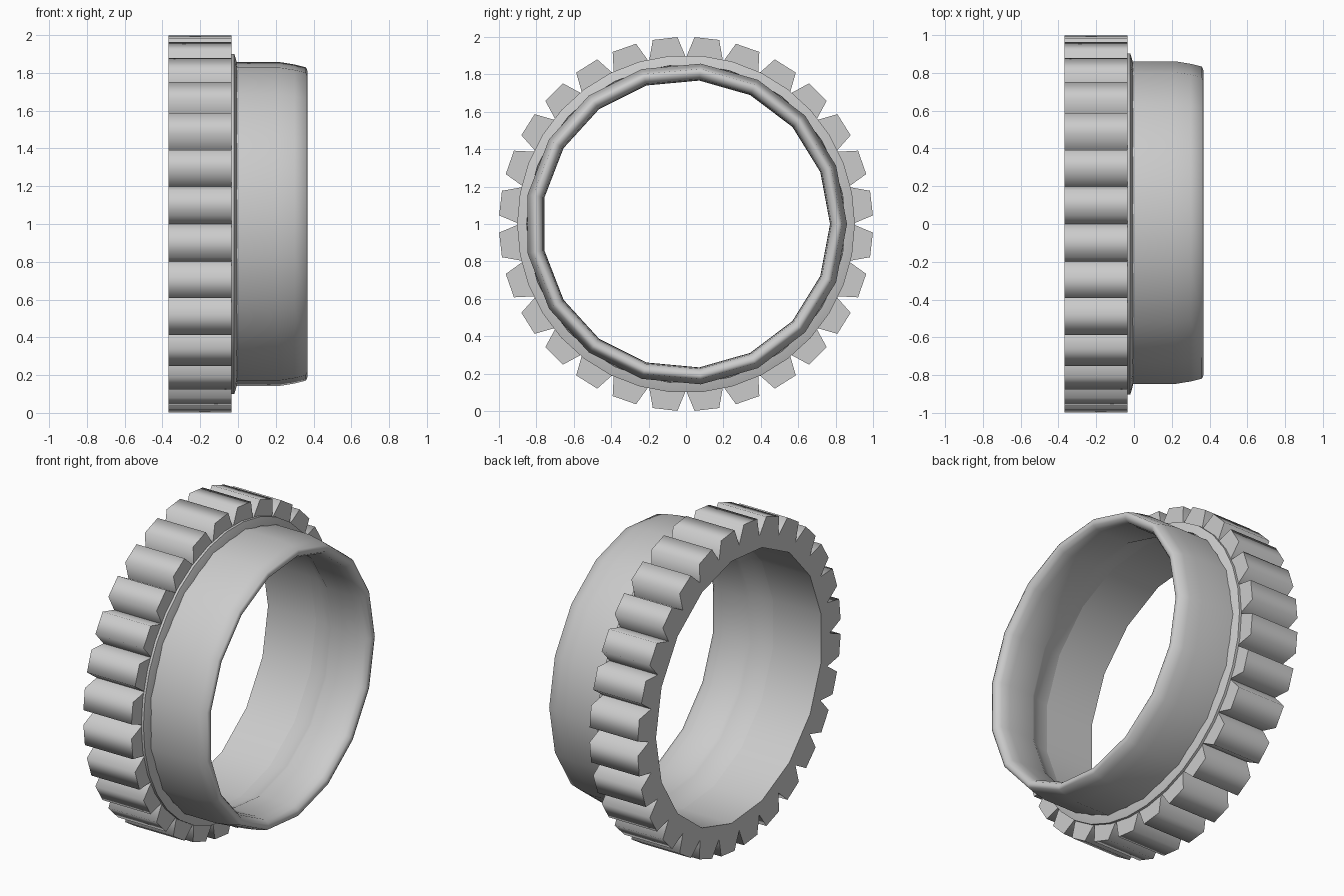
import bpy, bmesh
from math import cos, sin, tau, radians

if "Cube" in bpy.data.objects:
    bpy.data.objects.remove(bpy.data.objects["Cube"])

TEETH, SIDES = 28, 17


def ring_point(x, r, a):
    # rotation axis is x, lifted so the wheel stands on z = 0
    return (x, r * cos(a), 1 + r * sin(a))


def finish(bm, name, angle):
    bmesh.ops.recalc_face_normals(bm, faces=bm.faces)
    mesh = bpy.data.meshes.new(name)
    bm.to_mesh(mesh)
    bm.free()
    obj = bpy.data.objects.new(name, mesh)
    bpy.context.collection.objects.link(obj)
    bpy.ops.object.select_all(action='DESELECT')
    obj.select_set(True)
    bpy.context.view_layer.objects.active = obj
    bpy.ops.object.shade_smooth_by_angle(angle=radians(angle))
    return obj


def lathe(name, profile, sides):
    # closed profile of (x, radius) points turned around the axis
    bm = bmesh.new()
    rings = [[bm.verts.new(ring_point(x, r, tau * i / sides)) for i in range(sides)]
             for x, r in profile]
    for a, b in zip(rings, rings[1:] + rings[:1]):
        for i in range(sides):
            j = (i + 1) % sides
            bm.faces.new((a[i], a[j], b[j], b[i]))
    return finish(bm, name, 65)


# Toothed ring: V-shaped valleys and flat-topped teeth around a polygonal bore
X0, X1, BORE = -0.367, -0.035, 0.82
pitch, half_tip = tau / TEETH, radians(3.8)
outline = []
for t in range(TEETH):
    a = t * pitch
    outline += [(0.89, a), (1.0, a + pitch / 2 - half_tip), (1.0, a + pitch / 2 + half_tip)]
bore = [(BORE, tau * i / SIDES) for i in range(SIDES)]

bm = bmesh.new()
loops = []
for x in (X0, X1):
    edges = []
    for pts in (outline, bore):
        vs = [bm.verts.new(ring_point(x, r, a)) for r, a in pts]
        edges += [bm.edges.new((vs[i], vs[(i + 1) % len(vs)])) for i in range(len(vs))]
        loops.append(vs)
    bmesh.ops.triangle_fill(bm, edges=edges, use_beauty=True, normal=(1, 0, 0))
for a, b in ((loops[0], loops[2]), (loops[1], loops[3])):
    for i in range(len(a)):
        j = (i + 1) % len(a)
        bm.faces.new((a[i], a[j], b[j], b[i]))
finish(bm, "toothed_ring", 75)

# Sleeve: outer wall, chamfered rim, thick rounded lip, throat, back out to the bore
lathe("sleeve", [
    (X1, 0.861), (0.0, 0.861), (0.22, 0.861), (0.30, 0.848), (0.36, 0.833),
    (0.367, 0.815), (0.36, 0.795), (0.335, 0.778), (0.28, 0.772), (0.11, 0.77),
    (0.09, 0.78), (0.03, 0.81), (X1, BORE)], SIDES)

# Thin collar between the teeth and the sleeve
lathe("collar", [(X1, 0.85), (X1, 0.903), (-0.02, 0.903), (-0.012, 0.88), (-0.005, 0.852)],
      SIDES * 2)
